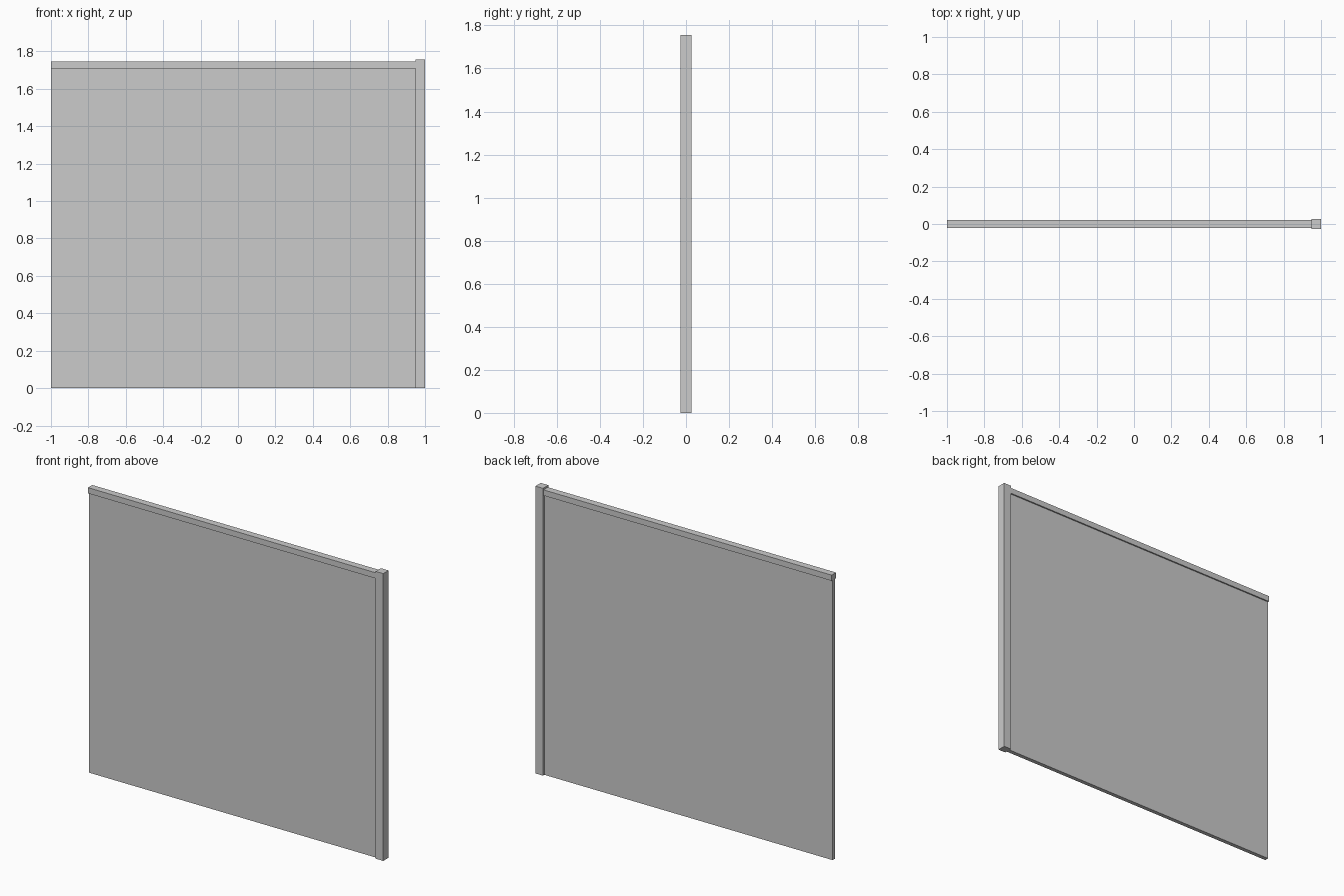
import bpy
import bmesh
from mathutils import Matrix, Vector

if "Cube" in bpy.data.objects:
    bpy.data.objects.remove(bpy.data.objects["Cube"])


def box(name, x, y, z):
    """Box object from (min, max) ranges on each axis."""
    size = Vector((x[1] - x[0], y[1] - y[0], z[1] - z[0]))
    centre = Vector((sum(x), sum(y), sum(z))) / 2
    bm = bmesh.new()
    bmesh.ops.create_cube(bm, size=1, matrix=Matrix.Diagonal((*size, 1)))
    mesh = bpy.data.meshes.new(name)
    bm.to_mesh(mesh)
    bm.free()
    ob = bpy.data.objects.new(name, mesh)
    ob.location = centre
    bpy.context.collection.objects.link(ob)
    return ob


POST_X = 0.949   # inner face of the post
CAP_Z = 1.71     # underside of the cap rail

# Thin fence panel
box("fence_panel", (-1, POST_X), (-0.0125, 0.0125), (0, CAP_Z))
# Rail capping the panel, slightly overhanging both faces
box("cap_rail", (-1, POST_X), (-0.021, 0.021), (CAP_Z, 1.745))
# Square end post, a little taller than the rail
box("end_post", (POST_X, 1), (-0.0255, 0.0255), (0, 1.756))
